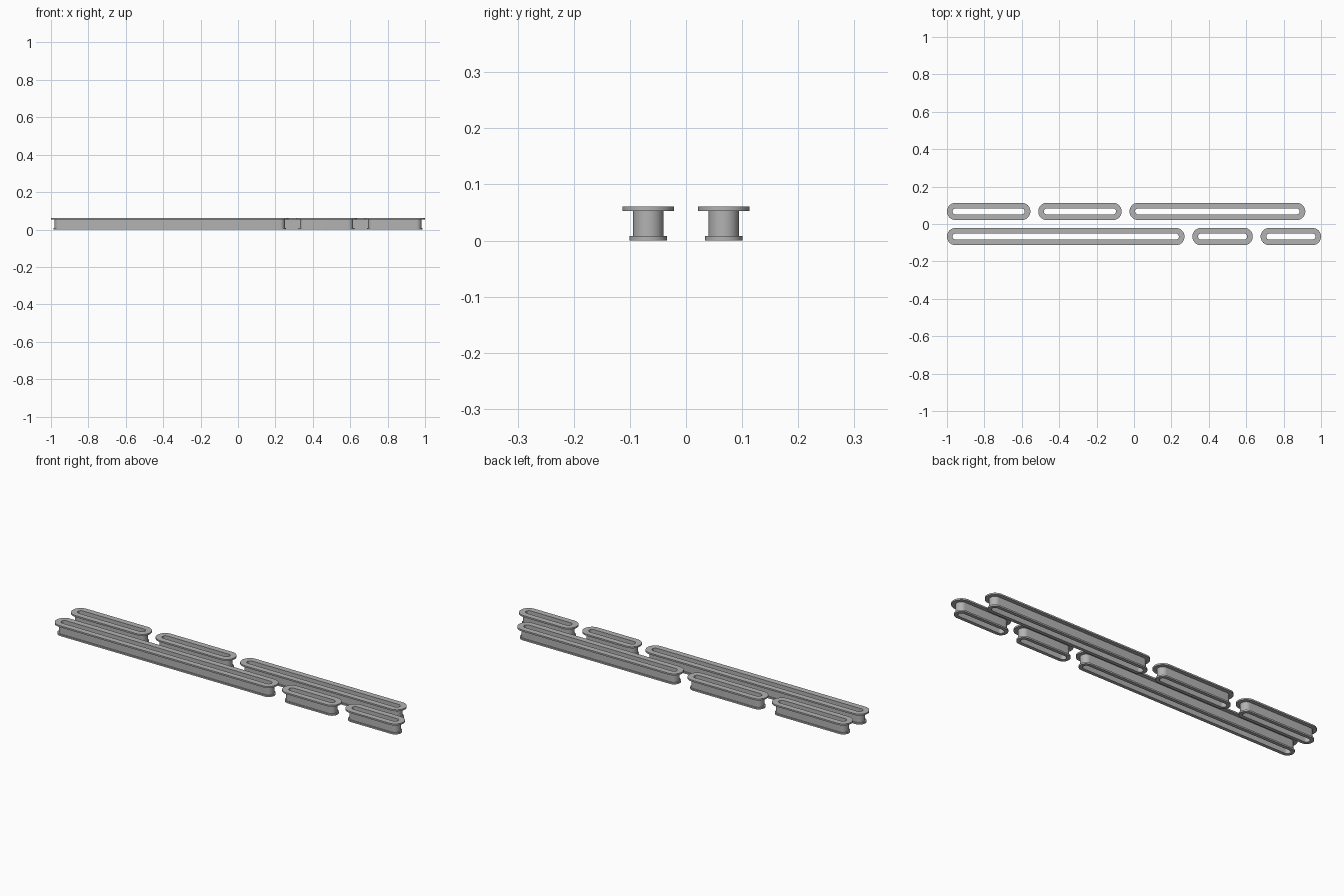
import bpy, bmesh
from math import pi, sin, cos, radians

cube = bpy.data.objects.get("Cube")
if cube:
    bpy.data.objects.remove(cube, do_unlink=True)

grey = bpy.data.materials.new("plain_grey")
grey.use_nodes = True
colour = (0.45, 0.45, 0.45, 1)
grey.diffuse_color = colour
grey.node_tree.nodes["Principled BSDF"].inputs["Base Color"].default_value = colour

TOP_R, WAIST_R, FOOT_R, HOLE_R = 0.0462, 0.027, 0.0335, 0.016
HEIGHT, FLANGE, GAP = 0.061, 0.008, 0.042
SEGMENTS = 20

# Wall section as (radius, height), closed round the slot
SECTION = [(HOLE_R, 0), (FOOT_R, 0), (FOOT_R, FLANGE), (WAIST_R, FLANGE),
           (WAIST_R, HEIGHT - FLANGE), (TOP_R, HEIGHT - FLANGE),
           (TOP_R, HEIGHT), (HOLE_R, HEIGHT)]


def slot_ring(name, x_start, length, y):
    """Sweep the wall section round a long slot with half-round ends."""
    bm = bmesh.new()
    half = length / 2 - TOP_R
    rings = []
    for end, start in ((half, -pi / 2), (-half, pi / 2)):
        for i in range(SEGMENTS + 1):
            a = start + pi * i / SEGMENTS
            rings.append([bm.verts.new((end + r * cos(a), r * sin(a), z))
                          for r, z in SECTION])
    count = len(SECTION)
    for i, ring in enumerate(rings):
        following = rings[(i + 1) % len(rings)]
        for j in range(count):
            k = (j + 1) % count
            bm.faces.new((ring[j], following[j], following[k], ring[k]))
    bmesh.ops.recalc_face_normals(bm, faces=bm.faces)
    mesh = bpy.data.meshes.new(name)
    bm.to_mesh(mesh)
    bm.free()
    mesh.materials.append(grey)
    obj = bpy.data.objects.new(name, mesh)
    obj.location = (x_start + length / 2, y, 0)
    bpy.context.collection.objects.link(obj)
    bpy.ops.object.select_all(action='DESELECT')
    obj.select_set(True)
    bpy.context.view_layer.objects.active = obj
    bpy.ops.object.shade_smooth_by_angle(angle=radians(30))


# Two rows of slots, laid out from the right end with even gaps
row_y = GAP / 2 + TOP_R
for row, y, lengths in (("front", -row_y, (1.27, 0.323, 0.323)),
                        ("back", row_y, (0.446, 0.446, 0.94))):
    x = -1
    for n, length in enumerate(lengths, 1):
        slot_ring(f"{row}_slot_{n}", x, length, y)
        x += length + GAP
